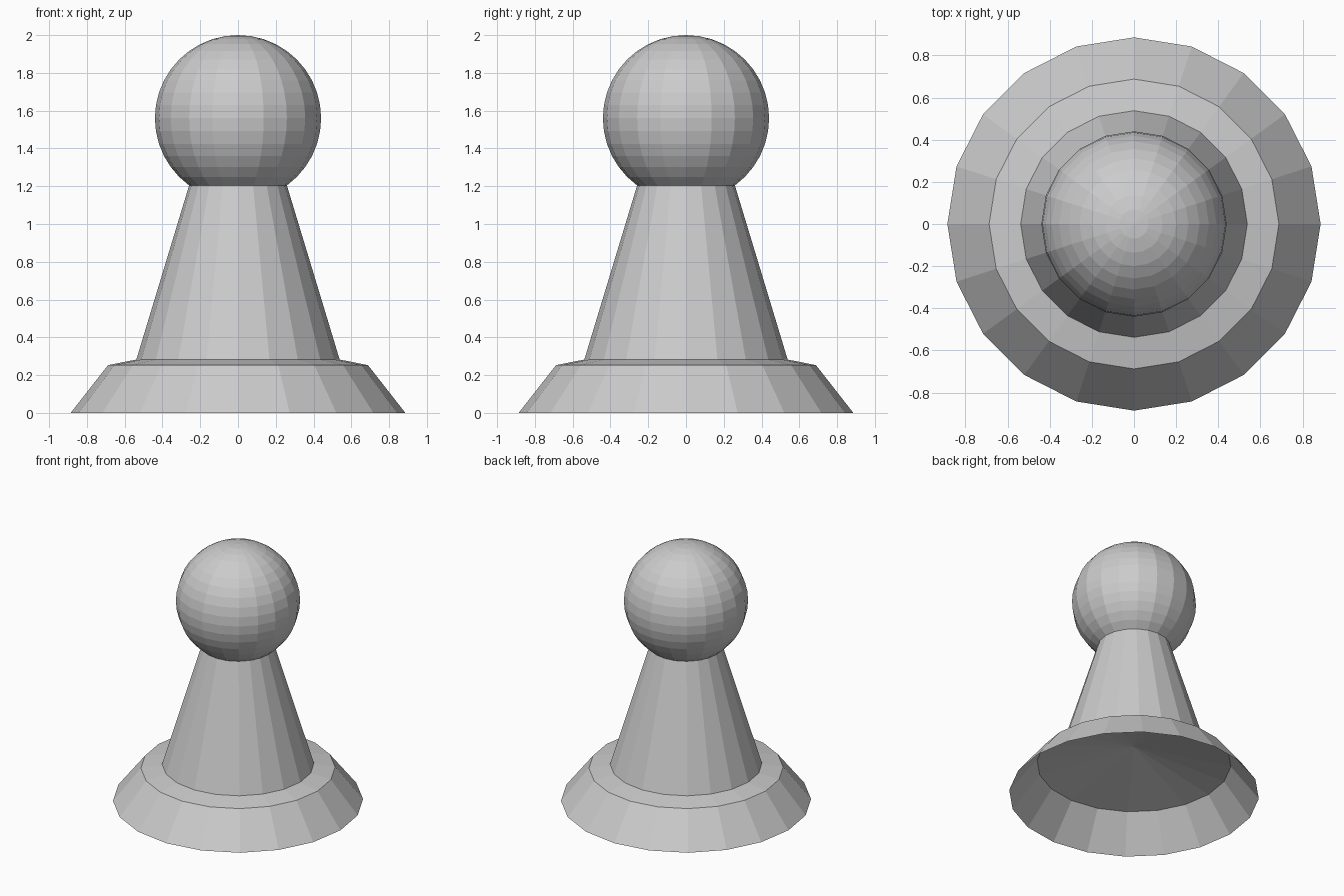
import bpy, bmesh
from math import sin, cos, pi

if "Cube" in bpy.data.objects:
    bpy.data.objects.remove(bpy.data.objects["Cube"])

SIDES = 20


def lathe(name, profile):
    """Revolve (radius, z) points around z; radius 0 becomes a pole."""
    bm = bmesh.new()
    rings = []
    for r, z in profile:
        n = SIDES if r > 1e-5 else 1
        rings.append([bm.verts.new((r * cos(2 * pi * i / SIDES),
                                    r * sin(2 * pi * i / SIDES), z))
                      for i in range(n)])
    for low, high in zip(rings, rings[1:]):
        for i in range(SIDES):
            j = (i + 1) % SIDES
            if len(high) == 1:
                bm.faces.new((low[i], low[j], high[0]))
            else:
                bm.faces.new((low[i], low[j], high[j], high[i]))
    mesh = bpy.data.meshes.new(name)
    bm.to_mesh(mesh)
    bm.free()
    obj = bpy.data.objects.new(name, mesh)
    bpy.context.collection.objects.link(obj)
    return obj


# Hollow flared base, closed by a shallow cone under the body
lathe("base", [(0.886, 0.0), (0.688, 0.253), (0.0, 0.388)])

# Tapered body, open at both ends where it meets base and head
lathe("body", [(0.538, 0.283), (0.259, 1.204)])

# Ball head, starting at the ring where the body ends
R, CENTRE, RINGS = 0.44, 1.56, 20
lathe("head", [(R * sin(pi * k / RINGS), CENTRE - R * cos(pi * k / RINGS))
               for k in range(4, RINGS + 1)])
